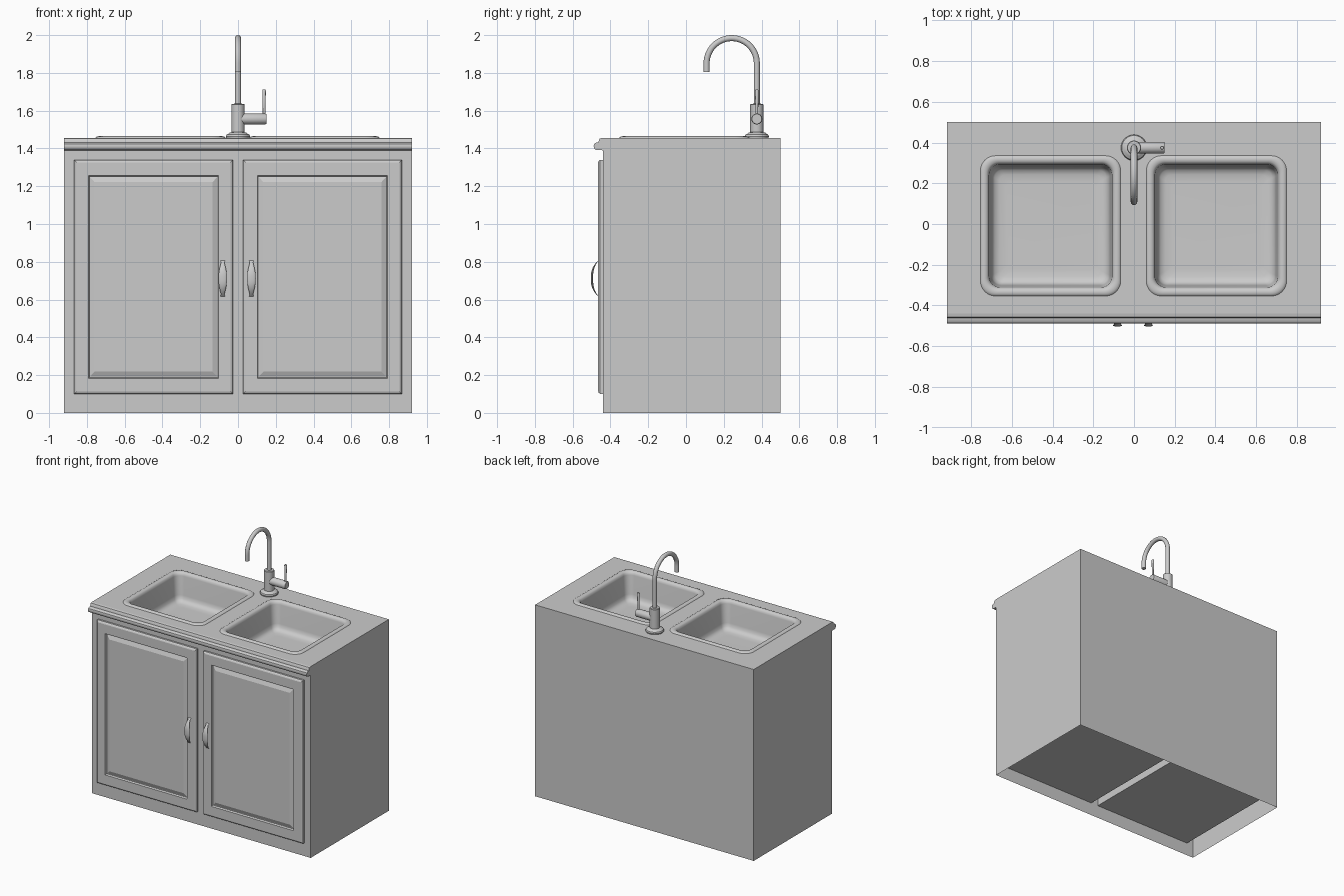
import bpy, bmesh
from math import sin, cos, pi, radians
from mathutils import Vector

if "Cube" in bpy.data.objects:
    bpy.data.objects.remove(bpy.data.objects["Cube"])


def finish(name, bm, angle=35):
    me = bpy.data.meshes.new(name)
    bm.to_mesh(me)
    bm.free()
    ob = bpy.data.objects.new(name, me)
    bpy.context.collection.objects.link(ob)
    bpy.ops.object.select_all(action='DESELECT')
    ob.select_set(True)
    bpy.context.view_layer.objects.active = ob
    bpy.ops.object.shade_smooth_by_angle(angle=radians(angle))
    return ob


def loft(name, rings, cap_start=True, facing=None, angle=35):
    """Skin closed rings; 'facing' orients the end cap of open shells."""
    bm = bmesh.new()
    vs = [[bm.verts.new(p) for p in r] for r in rings]
    n = len(vs[0])
    for a, b in zip(vs, vs[1:]):
        for i in range(n):
            j = (i + 1) % n
            bm.faces.new((a[i], a[j], b[j], b[i]))
    if cap_start:
        bm.faces.new(vs[0][::-1])
    cap = bm.faces.new(vs[-1])
    bmesh.ops.recalc_face_normals(bm, faces=bm.faces)
    bm.normal_update()
    if facing and cap.normal.dot(Vector(facing)) < 0:
        bmesh.ops.reverse_faces(bm, faces=bm.faces)
    return finish(name, bm, angle)


def lathe(name, profile, center, axis='Z', n=32):
    """Revolve (radius, distance) pairs about an axis through center."""
    rings = []
    for r, d in profile:
        ring = []
        for i in range(n):
            u, v = r * cos(2 * pi * i / n), r * sin(2 * pi * i / n)
            ring.append(Vector(center) + Vector((u, v, d) if axis == 'Z' else (d, u, v)))
        rings.append(ring)
    return loft(name, rings)


def quad(bm, pts, normal):
    f = bm.faces.new([bm.verts.new(p) for p in pts])
    f.normal_update()
    if f.normal.dot(Vector(normal)) < 0:
        f.normal_flip()


def panel(bm, us, vs, place, normal, holes=()):
    """Grid panel that skips the cells listed in holes."""
    for i in range(len(us) - 1):
        for j in range(len(vs) - 1):
            if (i, j) not in holes:
                quad(bm, [place(us[a], vs[b]) for a, b in
                          ((i, j), (i + 1, j), (i + 1, j + 1), (i, j + 1))], normal)


W, FRONT, BACK, TOP = 0.92, -0.44, 0.5, 1.456
D0, D1, Z0, Z1 = 0.03, 0.865, 0.1, 1.34      # door opening
INNER_BACK = 0.46

# Cabinet shell: open bottom, front with door openings, top with basin openings
bm = bmesh.new()
panel(bm, [-W, -D1, -D0, D0, D1, W], [0, Z0, Z1, TOP],
      lambda u, v: (u, FRONT, v), (0, -1, 0), {(1, 1), (3, 1)})
panel(bm, [-W, -0.725, -0.095, 0.09, 0.72, W], [FRONT, -0.325, 0.305, BACK],
      lambda u, v: (u, v, TOP), (0, 0, 1), {(1, 1), (3, 1)})
panel(bm, [-W, W], [0, TOP], lambda u, v: (u, BACK, v), (0, 1, 0))
for s in (-1, 1):
    panel(bm, [FRONT, BACK], [0, TOP], lambda u, v: (s * W, u, v), (s, 0, 0))
    # Inner compartment walls behind each door, stopping below the basins
    for z, nz in ((Z0, 1), (1.23, -1)):
        panel(bm, [s * D0, s * D1], [FRONT, INNER_BACK], lambda u, v: (u, v, z), (0, 0, nz))
    for x, nx in ((D0, s), (D1, -s)):
        panel(bm, [FRONT, INNER_BACK], [Z0, 1.23], lambda u, v: (s * x, u, v), (nx, 0, 0))
    panel(bm, [s * D0, s * D1], [Z0, 1.23], lambda u, v: (u, INNER_BACK, v), (0, -1, 0))
bmesh.ops.remove_doubles(bm, verts=bm.verts, dist=1e-5)
finish("cabinet_body", bm)

# Moulded lip along the counter front
lip = [(-0.44, 1.456), (-0.456, 1.453), (-0.461, 1.444), (-0.463, 1.432), (-0.478, 1.43),
       (-0.486, 1.424), (-0.489, 1.412), (-0.486, 1.4), (-0.478, 1.393), (-0.44, 1.39)]
loft("counter_lip", [[(x, y, z) for y, z in lip] for x in (-W, W)])

# Doors with raised panels, as concentric rectangles
door_steps = [(0, -0.438), (0, -0.454), (0.006, -0.462), (0.012, -0.465), (0.075, -0.465),
              (0.08, -0.452), (0.084, -0.452), (0.108, -0.463)]
for side, s in (("left", -1), ("right", 1)):
    rings = []
    for d, y in door_steps:
        a, b, lo, hi = s * (0.027 + d), s * (0.867 - d), 0.1 + d * 1.1, 1.34 - d * 1.1
        rings.append([(a, y, lo), (b, y, lo), (b, y, hi), (a, y, hi)])
    loft(side + "_door", rings, facing=(0, -1, 0), angle=20)

# Arched door handles with waisted, flared ends
for side, hx in (("left", -0.081), ("right", 0.071)):
    rings = []
    for i in range(25):
        t = i / 12 - 1
        z = 0.712 + 0.1 * t
        y = -0.46 - 0.038 * (1 - abs(t) ** 2.6)
        w = 0.009 + 0.014 * max(0, cos(t * pi * 0.6)) + 0.005 * max(0, (abs(t) - 0.85) / 0.15)
        rings.append([(hx + w * cos(k * pi / 6), y + 0.006 * sin(k * pi / 6),
                       z + 0.006 * t * sin(k * pi / 6)) for k in range(12)])
    loft(side + "_handle", rings)


# Basins: rounded rectangles from raised rim down to the floor
def rounded_rect(cx, cy, h, r, z, n=8):
    pts = []
    for q, (sx, sy) in enumerate(((1, 1), (-1, 1), (-1, -1), (1, -1))):
        for k in range(n + 1):
            a = (q + k / n) * pi / 2
            pts.append((cx + sx * (h - r) + r * cos(a), cy + sy * (h - r) + r * sin(a), z))
    return pts


basin_steps = [(0, 1.454), (0.004, 1.46), (0.012, 1.464), (0.022, 1.465), (0.032, 1.462),
               (0.04, 1.455), (0.044, 1.44), (0.054, 1.3), (0.06, 1.275), (0.072, 1.26),
               (0.095, 1.252), (0.13, 1.25)]
for side, cx in (("left", -0.41), ("right", 0.405)):
    loft(side + "_basin", [rounded_rect(cx, -0.009, 0.346 - d, max(0.075 - d * 0.5, 0.03), z)
                           for d, z in basin_steps], cap_start=False, facing=(0, 0, 1), angle=50)

# Faucet flange, column, side valve and lever
FY = 0.375
lathe("faucet_base", [(0.062, 1.454), (0.064, 1.464), (0.06, 1.473), (0.05, 1.478),
                      (0.044, 1.484), (0.034, 1.486)], (0, FY, 0))
lathe("faucet_column", [(0.035, 1.47), (0.035, 1.632), (0.032, 1.636), (0.014, 1.637)], (0, FY, 0))
lathe("faucet_valve", [(0.029, 0.0), (0.029, 0.144), (0.026, 0.15)], (0, FY, 1.556), 'X')
lathe("faucet_lever", [(0.007, 1.57), (0.0075, 1.62), (0.0095, 1.706), (0.007, 1.711)],
      (0.138, FY, 0), n=16)

# Gooseneck spout: tube swept along a half circle with straight ends
R, AZ, r = 0.133, 1.851, 0.016
path = [(R, 1.62, 0), (R, 1.75, 0)]
path += [(R * cos(a), AZ + R * sin(a), a) for a in (pi * i / 28 for i in range(29))]
path += [(-R, 1.806, pi)]
loft("faucet_spout", [[(r * cos(k * pi / 8), FY - R + py + r * sin(k * pi / 8) * cos(a),
                        pz + r * sin(k * pi / 8) * sin(a)) for k in range(16)]
                      for py, pz, a in path])
